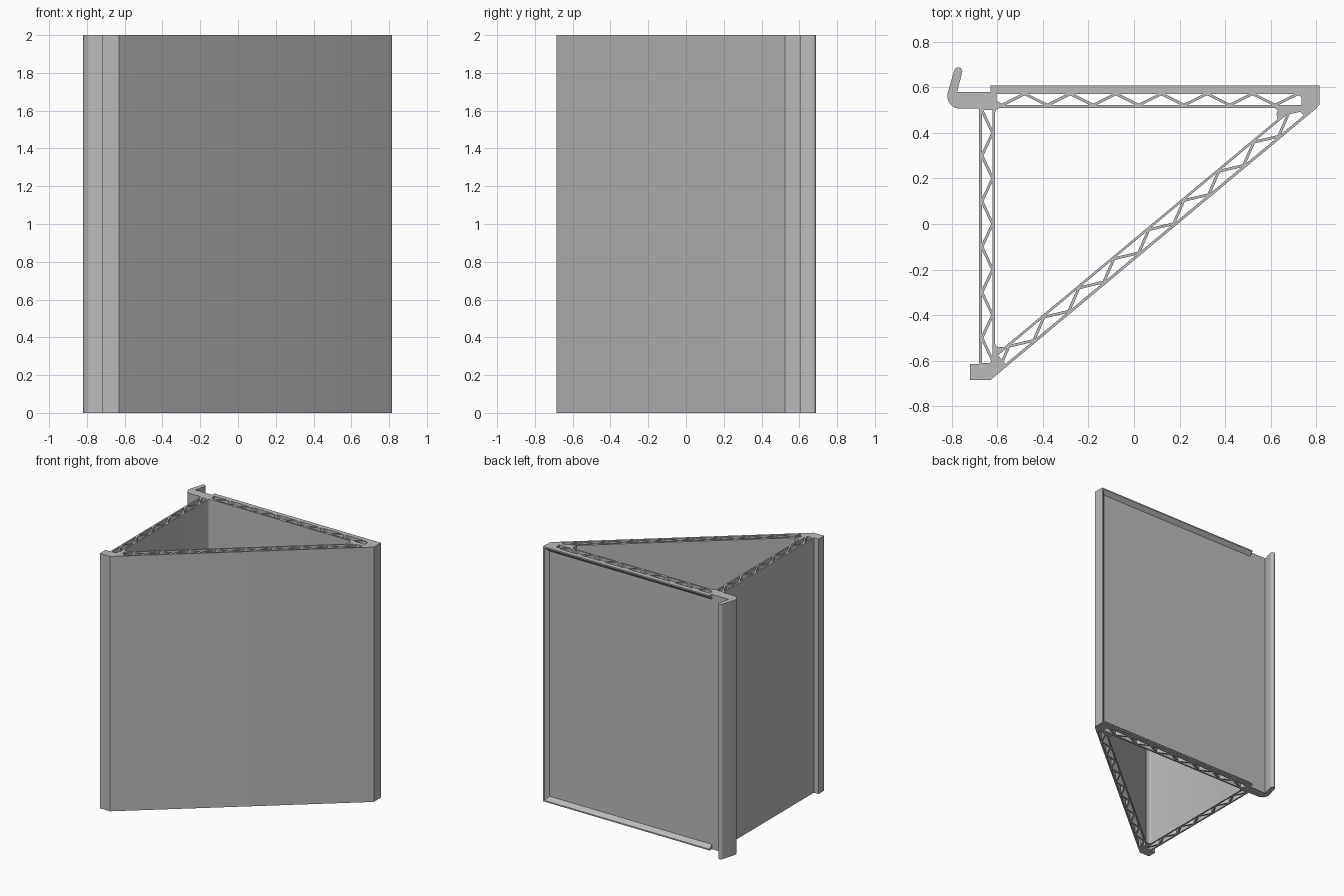
import bpy, bmesh
from math import cos, sin, radians, atan2
from mathutils import Vector

cube = bpy.data.objects.get("Cube")
if cube:
    bpy.data.objects.remove(cube, do_unlink=True)

HEIGHT = 2.0
PITCH = 0.1     # half a zigzag period
STRUT = 0.006   # half a strut thickness

grey = bpy.data.materials.new("light grey")
grey.use_nodes = True
colour = (0.5, 0.5, 0.5, 1)
grey.diffuse_color = colour
grey.node_tree.nodes["Principled BSDF"].inputs["Base Color"].default_value = colour


def arc(cx, cy, r, a0, a1, steps=8):
    angles = [radians(a0 + (a1 - a0) * i / steps) for i in range(steps + 1)]
    return [(cx + r * cos(a), cy + r * sin(a)) for a in angles]


def truss_voids(origin, direction, normal, depth, first, lo, hi):
    """Triangular openings between two skins, leaving a zigzag of struts."""
    origin, d, n = Vector(origin), Vector(direction), Vector(normal)
    half = PITCH - STRUT / sin(atan2(depth, PITCH))
    tip = depth * half / PITCH
    loops = []
    for k in range(-20, 40):
        s = first + PITCH * k
        a, b = max(-half, lo - s), min(half, hi - s)
        if b - a < 0.035:
            continue
        rise = lambda u: tip * (1 - abs(u) / half)
        pts = [(a, 0), (b, 0)]
        if b < half:
            pts.append((b, rise(b)))
        if a < 0 < b:
            pts.append((0, tip))
        if a > -half:
            pts.append((a, rise(a)))
        flip = k % 2
        loops.append([origin + d * (s + u) + n * (depth - v if flip else v)
                      for u, v in pts])
    return loops


def finish(obj):
    obj.data.materials.clear()
    obj.data.materials.append(grey)
    bpy.ops.object.select_all(action='DESELECT')
    obj.select_set(True)
    bpy.context.view_layer.objects.active = obj
    bpy.ops.object.shade_smooth_by_angle(angle=radians(30))


# Outer outline: foot, sloping wall, right corner rim, back skin, hook, side wall
outline = [(-0.72, -0.685), (-0.63, -0.685), (0.80, 0.507), (0.815, 0.525),
           (0.815, 0.608), (0.803, 0.608), (0.777, 0.58), (-0.777, 0.58)]
outline += arc(-0.772, 0.67, 0.018, -15, 165)
outline += arc(-0.765, 0.562, 0.055, 165, 270)
outline += [(-0.68, 0.507), (-0.68, -0.615), (-0.72, -0.615)]

# Central cavity with softened corners
cavity = [(-0.57, -0.54), (0.63, 0.46)]
cavity += arc(0.648, 0.483, 0.022, 220, 135, 4)
cavity += [(0.618, 0.51)]
cavity += arc(-0.585, 0.485, 0.025, 90, 180, 6)
cavity += arc(-0.595, -0.525, 0.015, 180, 270, 4)

# Truss openings in the three walls
slope = Vector((1.43, 1.192)).normalized()
inward = Vector((-slope.y, slope.x))
voids = truss_voids((0, 0.522), (1, 0), (0, 1), 0.05, -0.48, -0.605, 0.735)
voids += truss_voids((-0.668, 0), (0, 1), (1, 0), 0.047, 0.0, -0.61, 0.5)
voids += truss_voids(Vector((-0.63, -0.685)) + inward * 0.012, slope, inward,
                     0.05, 0.157, 0.095, 1.80)

# Extruded body
curve = bpy.data.curves.new("truss_body", 'CURVE')
curve.dimensions = '2D'
curve.fill_mode = 'BOTH'
curve.extrude = HEIGHT / 2
for loop in [outline, cavity] + voids:
    spline = curve.splines.new('POLY')
    spline.points.add(len(loop) - 1)
    for point, p in zip(spline.points, loop):
        point.co = (p[0], p[1], 0, 1)
    spline.use_cyclic_u = True
body = bpy.data.objects.new("truss_body", curve)
bpy.context.collection.objects.link(body)
bpy.ops.object.select_all(action='DESELECT')
body.select_set(True)
bpy.context.view_layer.objects.active = body
bpy.ops.object.convert(target='MESH')
body = bpy.context.view_layer.objects.active
bm = bmesh.new()
bm.from_mesh(body.data)
bmesh.ops.remove_doubles(bm, verts=bm.verts, dist=0.0001)
bmesh.ops.translate(bm, verts=bm.verts, vec=(0, 0, HEIGHT / 2))
bmesh.ops.recalc_face_normals(bm, faces=bm.faces)
bm.to_mesh(body.data)
bm.free()
finish(body)


# Wedge-shaped retaining lips along the bottom and top of the back
def lip(name, flip):
    profile = [(0.58, 0), (0.608, 0), (0.608, 0.01), (0.58, 0.038)]
    bm = bmesh.new()
    face = bm.faces.new([bm.verts.new((-0.63, y, HEIGHT - z if flip else z))
                         for y, z in profile])
    new = bmesh.ops.extrude_face_region(bm, geom=[face])["geom"]
    bmesh.ops.translate(bm, vec=(1.433, 0, 0),
                        verts=[v for v in new if isinstance(v, bmesh.types.BMVert)])
    bmesh.ops.recalc_face_normals(bm, faces=bm.faces)
    mesh = bpy.data.meshes.new(name)
    bm.to_mesh(mesh)
    bm.free()
    obj = bpy.data.objects.new(name, mesh)
    bpy.context.collection.objects.link(obj)
    finish(obj)


lip("bottom_lip", False)
lip("top_lip", True)
